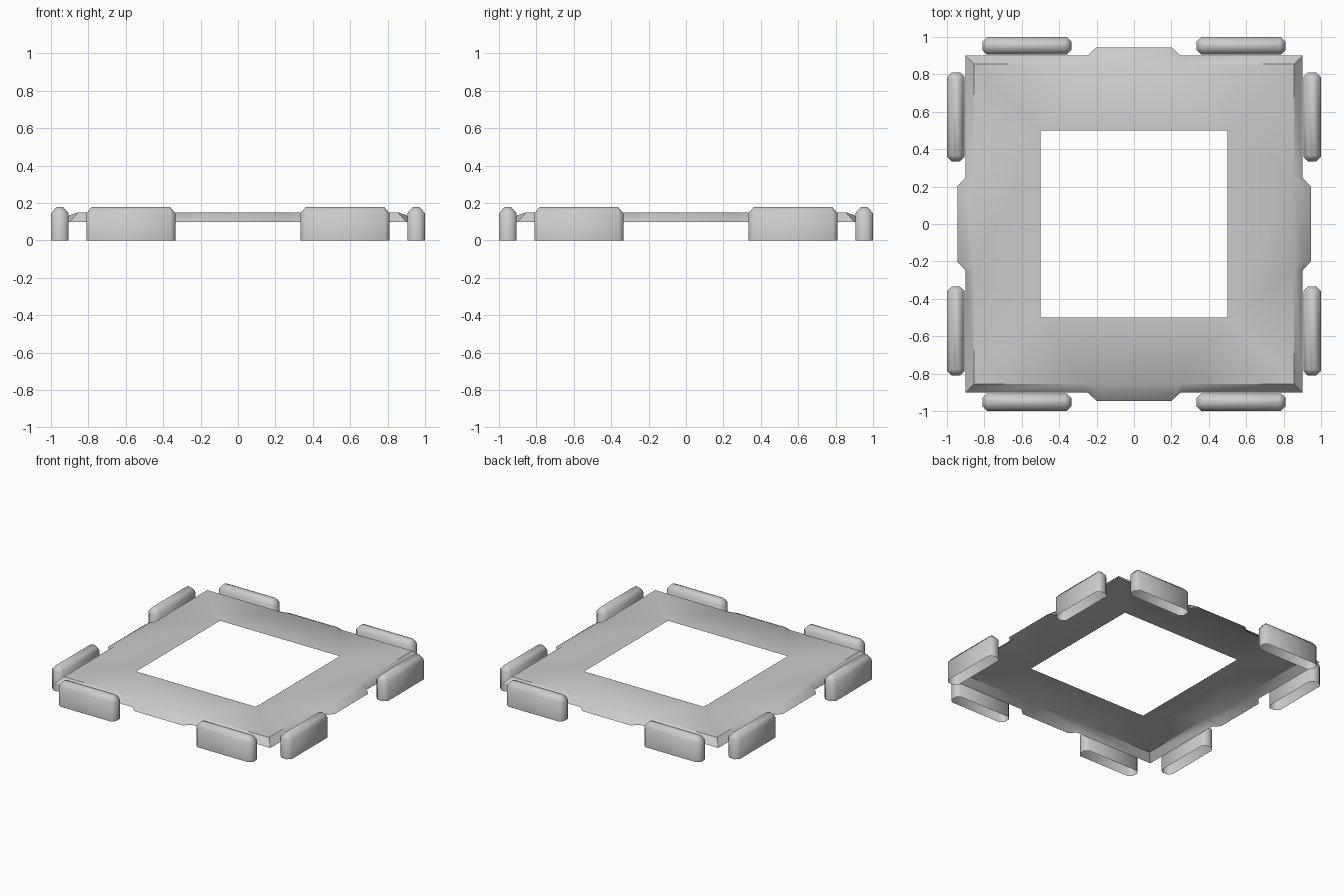
import bpy, bmesh
from math import pi
from mathutils import Matrix, Vector

cube = bpy.data.objects.get("Cube")
if cube:
    bpy.data.objects.remove(cube, do_unlink=True)

grey = bpy.data.materials.new("plain_grey")
grey.use_nodes = True
GREY = (0.6, 0.6, 0.6, 1)
grey.diffuse_color = GREY
grey.node_tree.nodes["Principled BSDF"].inputs["Base Color"].default_value = GREY


def finish(name, bm, angle):
    bmesh.ops.remove_doubles(bm, verts=bm.verts, dist=0.0005)
    mesh = bpy.data.meshes.new(name)
    bm.to_mesh(mesh)
    bm.free()
    mesh.materials.append(grey)
    ob = bpy.data.objects.new(name, mesh)
    bpy.context.collection.objects.link(ob)
    bpy.ops.object.select_all(action='DESELECT')
    ob.select_set(True)
    bpy.context.view_layer.objects.active = ob
    bpy.ops.object.shade_smooth_by_angle(angle=angle)
    return ob


# Square frame sheet: one side with sloped skirt and centre tab, turned four times
HOLE, TOP, RIM = 0.5, 0.855, 0.9
Z_TOP, Z_TAB, Z_RIM = 0.15, 0.135, 0.10
bm = bmesh.new()
for turn in range(4):
    rot = Matrix.Rotation(turn * pi / 2, 3, 'Z')

    def vert(x, y, z):
        return bm.verts.new(rot @ Vector((x, -y, z)))

    crease = [vert(x, TOP, Z_TOP) for x in (-TOP, -0.25, 0.25, TOP)]
    tab = [vert(x, RIM, Z_TAB) for x in (-0.2, 0.2)]
    hole = [vert(x, HOLE, Z_TOP) for x in (HOLE, -HOLE)]
    rim = [vert(x, y, Z_RIM) for x, y in
           ((-RIM, RIM), (-0.25, RIM), (-0.2, 0.945),
            (0.2, 0.945), (0.25, RIM), (RIM, RIM))]
    bm.faces.new(crease + hole)
    bm.faces.new((tab[0], tab[1], crease[2], crease[1]))
    upper = [crease[0], crease[1], tab[0], tab[1], crease[2], crease[3]]
    for i in range(5):
        bm.faces.new((rim[i], rim[i + 1], upper[i + 1], upper[i]))
finish("frame_plate", bm, 0.7)


# Edge blocks: open-bottomed shells with chamfered corners and top
def ring(bm, length, width, corner, z):
    a, b, c = length / 2, width / 2, corner
    pts = ((a - c, -b), (a, c - b), (a, b - c), (a - c, b),
           (c - a, b), (-a, b - c), (-a, c - b), (c - a, -b))
    return [bm.verts.new((x, y, z)) for x, y in pts]


def edge_block(name, offset, turn):
    bm = bmesh.new()
    rings = [ring(bm, 0.475, 0.095, 0.025, 0),
             ring(bm, 0.475, 0.095, 0.025, 0.145),
             ring(bm, 0.42, 0.036, 0.008, 0.178)]
    for low, high in zip(rings, rings[1:]):
        for i in range(8):
            j = (i + 1) % 8
            bm.faces.new((low[i], low[j], high[j], high[i]))
    bm.faces.new(rings[-1])
    place = Matrix.Rotation(turn * pi / 2, 4, 'Z') @ Matrix.Translation((offset, -0.9525, 0))
    bmesh.ops.transform(bm, matrix=place, verts=bm.verts)
    finish(name, bm, 1.1)


for turn, side in enumerate(("front", "left", "back", "right")):
    for number, offset in enumerate((-0.5725, 0.5725), 1):
        edge_block(f"{side}_edge_block_{number}", offset, turn)
